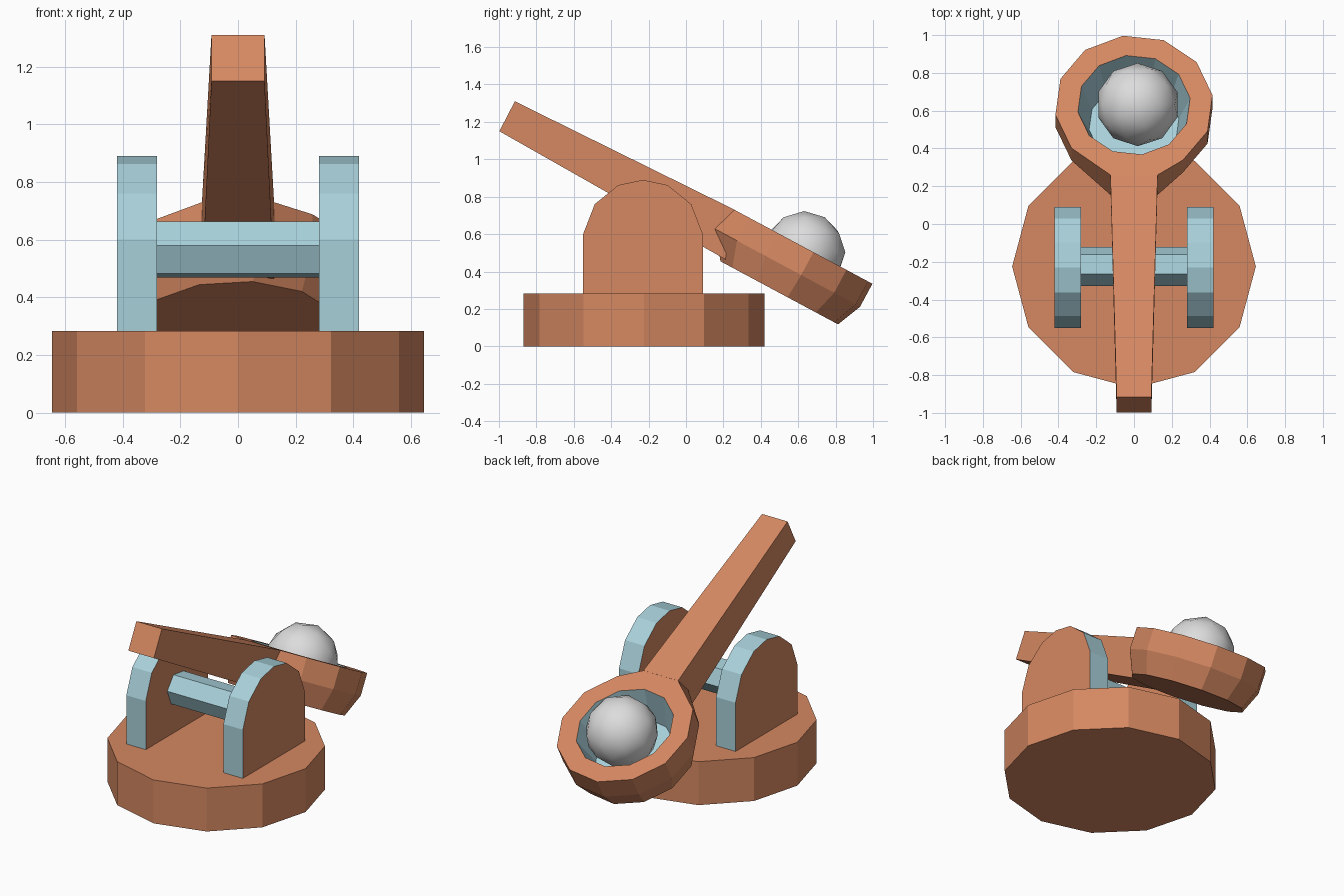
import bpy, bmesh, math
from mathutils import Matrix, Vector

if "Cube" in bpy.data.objects:
    bpy.data.objects.remove(bpy.data.objects["Cube"])


def material(name, rgb):
    m = bpy.data.materials.new(name)
    m.diffuse_color = (*rgb, 1)
    m.use_nodes = True
    m.node_tree.nodes["Principled BSDF"].inputs["Base Color"].default_value = m.diffuse_color
    return m


COPPER = material("copper orange", (0.665, 0.246, 0.120))
BLUE = material("pale blue", (0.392, 0.631, 0.701))
GREY = material("light grey", (0.72, 0.72, 0.72))


def finish(bm, name, *mats):
    bmesh.ops.recalc_face_normals(bm, faces=bm.faces[:])
    me = bpy.data.meshes.new(name)
    bm.to_mesh(me)
    bm.free()
    for m in mats:
        me.materials.append(m)
    ob = bpy.data.objects.new(name, me)
    bpy.context.collection.objects.link(ob)
    return ob


def loft(bm, rings, cap_start=True, cap_end=True):
    """Skin a list of equal-length point rings; returns the faces of each band."""
    vs = [[bm.verts.new(p) for p in r] for r in rings]
    n = len(vs[0])
    bands = [[bm.faces.new((a[i], a[(i + 1) % n], b[(i + 1) % n], b[i]))
              for i in range(n)] for a, b in zip(vs, vs[1:])]
    if cap_start:
        bands.append([bm.faces.new(vs[0])])
    if cap_end:
        bands.append([bm.faces.new(vs[-1])])
    return bands


def circle(n, r, offset=0):
    return [(r * math.cos(math.radians(offset) + math.tau * i / n),
             r * math.sin(math.radians(offset) + math.tau * i / n)) for i in range(n)]


PIVOT_Y = -0.225

# twelve-sided base
bm = bmesh.new()
loft(bm, [[(x, y + PIVOT_Y, z) for x, y in circle(12, 0.645)] for z in (0, 0.283)])
finish(bm, "base", COPPER)

# pair of arched side brackets: copper sides, blue rims
half = [(0.32, 0.28), (0.32, 0.6), (0.258, 0.76), (0.132, 0.862)]
arch = half + [(0, 0.89)] + [(-y, z) for y, z in reversed(half)]
for side, label in ((-1, "left"), (1, "right")):
    bm = bmesh.new()
    loft(bm, [[(side * x, y - 0.23, z) for y, z in arch] for x in (0.28, 0.42)])
    bm.normal_update()
    for f in bm.faces:
        f.material_index = 0 if abs(f.normal.x) > 0.5 else 1
    finish(bm, label + "_bracket", COPPER, BLUE)

# hexagonal axle
bm = bmesh.new()
loft(bm, [[(x, y + PIVOT_Y, z + 0.565) for y, z in circle(6, 0.105, -8)]
          for x in (-0.285, 0.285)])
finish(bm, "axle", BLUE)

# tilted bowl, turned profile of (radius, height along the bowl axis)
TILT = Matrix.Translation((0, 0.63, 0.531)) @ Matrix.Rotation(math.radians(-28.2), 4, 'X')
profile = [(0.36, -0.278), (0.42, -0.139), (0.42, 0), (0.30, 0), (0.24, -0.215)]
rings = [[Vector((x, y, h)) for x, y in circle(12, r, 8)] for r, h in profile]
# square up the two front corners where the arm joins
for ring, u in ((rings[1], -0.465), (rings[2], -0.42)):
    ring[8].x, ring[9].x = -0.125, 0.125
    ring[8].y = ring[9].y = u
bm = bmesh.new()
bands = loft(bm, rings)
for f in bands[3] + bands[5]:
    f.material_index = 1
bm.transform(TILT)
finish(bm, "bowl", COPPER, BLUE)

# tapered throwing arm
bm = bmesh.new()
ends = [(0.092, (-0.915, 1.31), (-0.998, 1.15)), (0.125, (0.26, 0.73), (0.21, 0.465))]
loft(bm, [[(-w, *top), (w, *top), (w, *low), (-w, *low)] for w, top, low in ends])
finish(bm, "throwing_arm", COPPER)

# ball resting in the bowl
bm = bmesh.new()
bmesh.ops.create_icosphere(bm, subdivisions=2, radius=0.22,
                           matrix=Matrix.Translation((0.02, 0.632, 0.503)))
for f in bm.faces:
    f.smooth = True
finish(bm, "ball", GREY)
